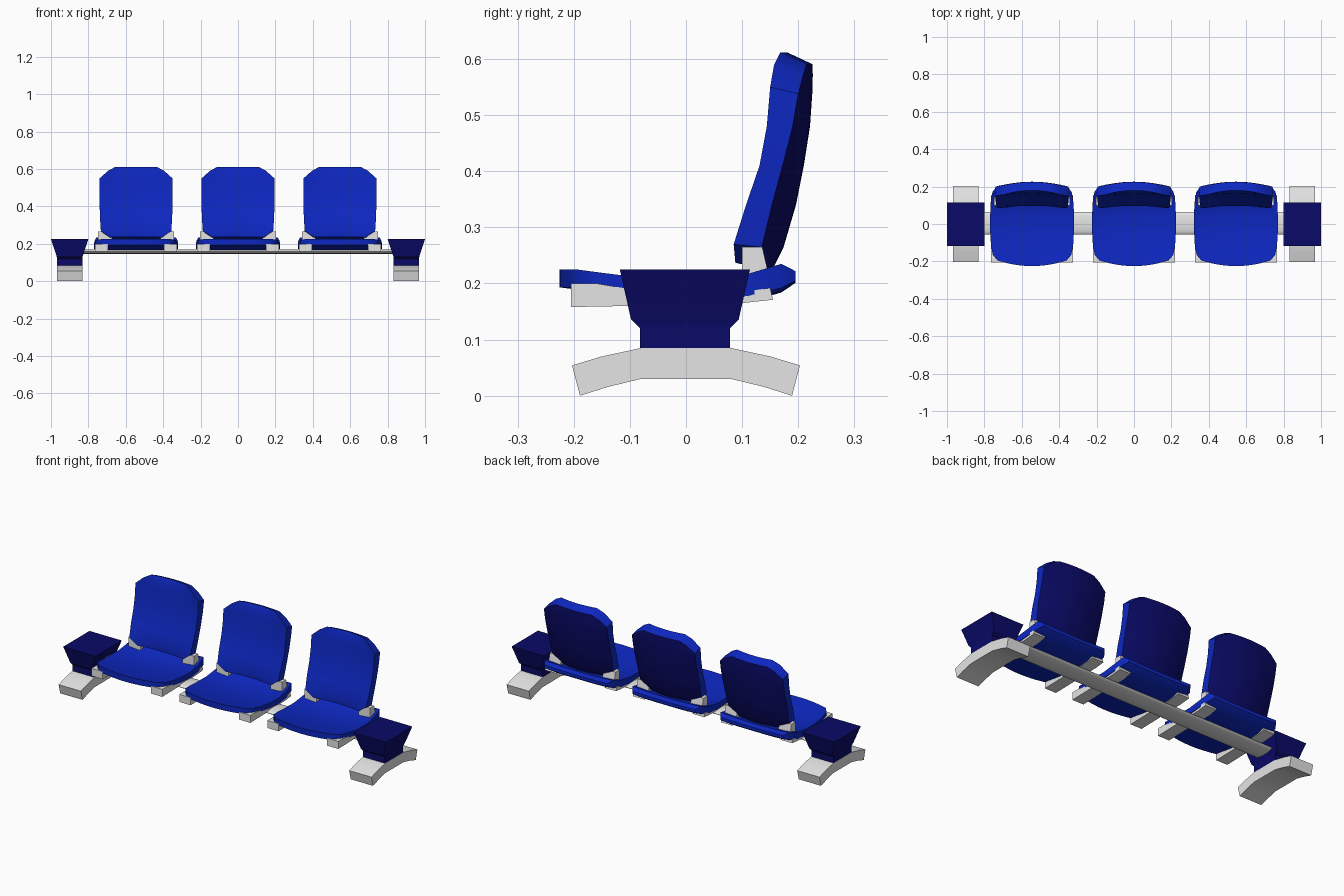
import bpy, bmesh, math

if "Cube" in bpy.data.objects:
    bpy.data.objects.remove(bpy.data.objects["Cube"])


def material(name, rgb):
    m = bpy.data.materials.new(name)
    m.diffuse_color = (*rgb, 1)
    m.use_nodes = True
    m.node_tree.nodes["Principled BSDF"].inputs["Base Color"].default_value = m.diffuse_color
    return m


BLUE = material("seat blue", (0.004, 0.02, 0.53))
NAVY = material("dark navy", (0.003, 0.003, 0.14))
GREY = material("light grey", (0.78, 0.78, 0.78))


def finish(name, bm, mats, angle=35):
    bmesh.ops.recalc_face_normals(bm, faces=bm.faces)
    me = bpy.data.meshes.new(name)
    bm.to_mesh(me)
    bm.free()
    for m in mats:
        me.materials.append(m)
    ob = bpy.data.objects.new(name, me)
    bpy.context.collection.objects.link(ob)
    bpy.ops.object.select_all(action='DESELECT')
    ob.select_set(True)
    bpy.context.view_layer.objects.active = ob
    bpy.ops.object.shade_smooth_by_angle(angle=math.radians(angle))
    return ob


def loft(name, rings, mat, angle=35):
    """Join equal-length closed rings and cap both ends."""
    bm = bmesh.new()
    vs = [[bm.verts.new(p) for p in r] for r in rings]
    n = len(vs[0])
    for a, b in zip(vs, vs[1:]):
        for i in range(n):
            j = (i + 1) % n
            bm.faces.new((a[i], a[j], b[j], b[i]))
    bm.faces.new(vs[0])
    bm.faces.new(vs[-1])
    return finish(name, bm, [mat], angle)


def shell(name, rows, front, back, mats, back_mat=0, cols=10):
    """Closed pad from a front and a back surface joined by a rim."""
    bm = bmesh.new()
    us = [-1 + 2 * i / cols for i in range(cols + 1)]
    A = [[bm.verts.new(front(u, r)) for u in us] for r in rows]
    B = [[bm.verts.new(back(u, r)) for u in us] for r in rows]
    for g, mi in ((A, 0), (B, back_mat)):
        for r0, r1 in zip(g, g[1:]):
            for i in range(cols):
                f = bm.faces.new((r0[i], r0[i + 1], r1[i + 1], r1[i]))
                f.material_index = mi
    n = len(rows) - 1
    edge = [(0, i) for i in range(cols)] + [(j, cols) for j in range(n)]
    edge += [(n, i) for i in range(cols, 0, -1)] + [(j, 0) for j in range(n, 0, -1)]
    for (a, b), (c, d) in zip(edge, edge[1:] + edge[:1]):
        bm.faces.new((A[a][b], A[c][d], B[c][d], B[a][b]))
    return finish(name, bm, mats)


# seat pan rows: y, half width, front bow, top z, bottom z, dish
SEAT = [(-0.195, 0.185, 0.03, 0.225, 0.193, 0.0),
        (-0.165, 0.21, 0.02, 0.221, 0.192, 0.004),
        (-0.11, 0.22, 0.008, 0.214, 0.186, 0.009),
        (-0.04, 0.224, 0, 0.207, 0.178, 0.012),
        (0.04, 0.224, 0, 0.206, 0.173, 0.013),
        (0.11, 0.222, 0, 0.217, 0.178, 0.012),
        (0.17, 0.212, 0, 0.235, 0.192, 0.008),
        (0.195, 0.195, 0, 0.222, 0.205, 0.004)]
# backrest rows: z, half width, front y, rear side y, rear centre y, rear drop
BACK = [(0.237, 0.14, 0.088, 0.13, 0.155, 0.01),
        (0.27, 0.188, 0.085, 0.135, 0.174, 0.005),
        (0.34, 0.193, 0.107, 0.153, 0.196, 0),
        (0.41, 0.195, 0.131, 0.172, 0.210, 0),
        (0.48, 0.195, 0.144, 0.190, 0.221, 0),
        (0.55, 0.195, 0.150, 0.200, 0.225, 0.012),
        (0.59, 0.15, 0.157, 0.209, 0.226, 0.018),
        (0.612, 0.11, 0.168, 0.215, 0.225, 0.021)]
# support arm and hinge bracket side profiles (y, z)
ARM = [(-0.205, 0.158), (-0.1, 0.16), (0.1, 0.165), (0.155, 0.171),
       (0.15, 0.192), (0.1, 0.185), (-0.1, 0.19), (-0.16, 0.2), (-0.205, 0.2)]
BRACKET = [(0.1, 0.19), (0.15, 0.19), (0.144, 0.23), (0.136, 0.265), (0.1, 0.265)]

for k, cx in enumerate((-0.545, 0, 0.545), 1):
    # seat pan
    shell(f"seat_{k}", SEAT,
          lambda u, r: (cx + u * r[1], r[0] - r[2] * (1 - u * u), r[3] - r[5] * (1 - u * u)),
          lambda u, r: (cx + u * r[1], r[0] - r[2] * (1 - u * u), r[4] - r[5] * (1 - u ** 4)),
          [BLUE])
    # backrest with navy rear panel
    shell(f"backrest_{k}", BACK,
          lambda u, r: (cx + u * r[1], r[2] + 0.012 * (1 - u * u), r[0]),
          lambda u, r: (cx + u * r[1], r[3] + (r[4] - r[3]) * (1 - u * u), r[0] - r[5]),
          [BLUE, NAVY], back_mat=1)
    # support arms and hinge brackets
    for side, s in (("left", -1), ("right", 1)):
        loft(f"support_arm_{k}_{side}", [[(cx + s * x, y, z) for y, z in ARM] for x in (0.15, 0.22)], GREY)
        loft(f"hinge_bracket_{k}_{side}", [[(cx + s * x, y, z) for y, z in BRACKET] for x in (0.13, 0.203)], GREY)

# cross beam
loft("cross_beam", [[(x, 0.004 + 0.06 * math.cos(t * math.pi / 8), 0.158 + 0.012 * math.sin(t * math.pi / 8))
                     for t in range(16)] for x in (-0.85, 0.85)], GREY, 60)

# end pedestals and arched feet
PED = [(0.084, 0.068, 0.08), (0.12, 0.068, 0.08), (0.136, 0.07, 0.096), (0.225, 0.1, 0.116)]
FOOT = [(-0.203, 0.054, -0.189, 0.0), (-0.15, 0.07, -0.138, 0.016), (-0.08, 0.085, -0.08, 0.03),
        (0.08, 0.085, 0.08, 0.03), (0.15, 0.07, 0.138, 0.016), (0.203, 0.054, 0.189, 0.0)]
for side, cx in (("left", -0.9), ("right", 0.9)):
    loft(f"pedestal_{side}", [[(cx + a * w, b * d - 0.002, z) for a, b in ((-1, -1), (1, -1), (1, 1), (-1, 1))]
                              for z, w, d in PED], NAVY, 20)
    loft(f"foot_{side}", [[(cx - 0.069, y1, z1), (cx - 0.069, y0, z0), (cx + 0.069, y0, z0), (cx + 0.069, y1, z1)]
                          for y0, z0, y1, z1 in FOOT], GREY)
